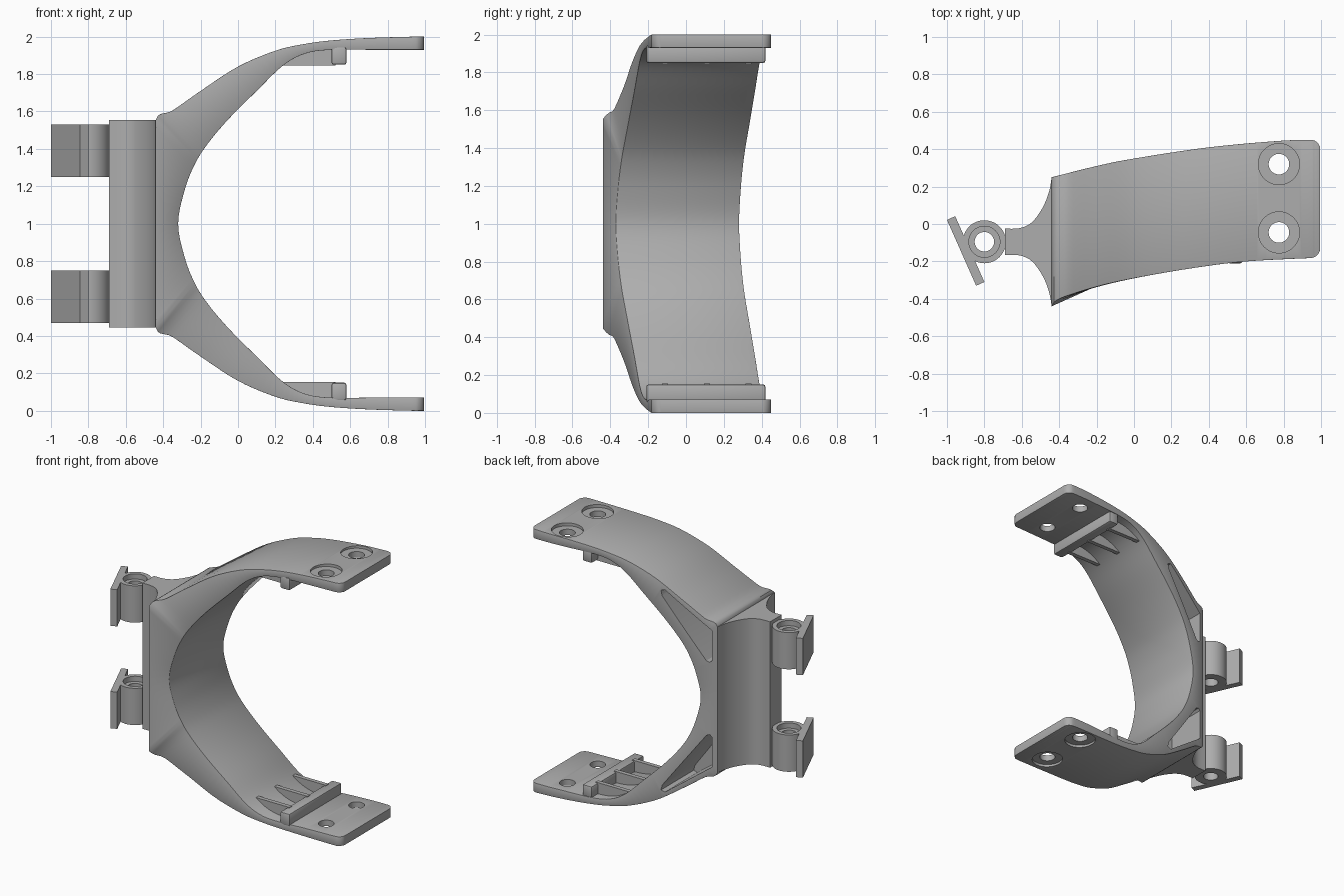
import bpy, bmesh, math
from mathutils import Vector

if "Cube" in bpy.data.objects:
    bpy.data.objects.remove(bpy.data.objects["Cube"])

grey = bpy.data.materials.new("plain grey")
grey.use_nodes = True
COLOUR = (0.42, 0.42, 0.42, 1)
grey.diffuse_color = COLOUR
grey.node_tree.nodes["Principled BSDF"].inputs["Base Color"].default_value = COLOUR


def finish(bm, name, bevel=0):
    """Turn a bmesh into a shaded object, optionally with softened edges."""
    bmesh.ops.recalc_face_normals(bm, faces=bm.faces)
    mesh = bpy.data.meshes.new(name)
    bm.to_mesh(mesh)
    bm.free()
    mesh.materials.append(grey)
    ob = bpy.data.objects.new(name, mesh)
    bpy.context.collection.objects.link(ob)
    if bevel:
        mod = ob.modifiers.new("soft edges", "BEVEL")
        mod.width, mod.segments = bevel, 2
        mod.limit_method, mod.angle_limit = "ANGLE", math.radians(40)
        apply(ob, mod)
    return ob


def apply(ob, mod):
    with bpy.context.temp_override(object=ob, active_object=ob, selected_objects=[ob]):
        bpy.ops.object.modifier_apply(modifier=mod.name)


def prism(name, outline, low, high, axis="z", bevel=0):
    """Extrude an outline along z (xy points) or along y (xz points)."""
    bm = bmesh.new()
    place = (lambda p, h: (p[0], p[1], h)) if axis == "z" else (lambda p, h: (p[0], h, p[1]))
    a = [bm.verts.new(place(p, low)) for p in outline]
    b = [bm.verts.new(place(p, high)) for p in outline]
    bm.faces.new(a)
    bm.faces.new(b)
    for i in range(len(a)):
        j = (i + 1) % len(a)
        bm.faces.new((a[i], a[j], b[j], b[i]))
    return finish(bm, name, bevel)


def circle(x, y, r, n=48):
    return [(x + r * math.cos(math.tau * i / n), y + r * math.sin(math.tau * i / n)) for i in range(n)]


def cut(ob, cutter):
    mod = ob.modifiers.new("cut", "BOOLEAN")
    mod.operation, mod.solver, mod.object = "DIFFERENCE", "EXACT", cutter
    apply(ob, mod)
    bpy.data.objects.remove(cutter)


def spline(points, steps):
    """Smooth curve through points of any dimension."""
    pts = [Vector(p) for p in points]
    out = []
    for i in range(len(pts) - 1):
        p0, p1, p2, p3 = pts[max(i - 1, 0)], pts[i], pts[i + 1], pts[min(i + 2, len(pts) - 1)]
        for s in range(steps):
            t = s / steps
            out.append(0.5 * (2 * p1 + (p2 - p0) * t + (2 * p0 - 5 * p1 + 4 * p2 - p3) * t * t
                              + (3 * p1 - p0 - 3 * p2 + p3) * t ** 3))
    return out + [pts[-1]]


def lookup(table, x):
    for (x0, y0), (x1, y1) in zip(table, table[1:]):
        if x <= x1:
            return y0 + (y1 - y0) * (x - x0) / (x1 - x0)
    return table[-1][1]


# Edges of the band as seen in plan, with rounded tip corners
TIP, ROUND = 0.995, 0.05
front_edge = spline([(-.44, -.44), (-.4, -.4), (-.2, -.335), (0, -.29), (.3, -.238), (.6, -.2), (TIP, -.18)], 6)
back_edge = spline([(-.44, .25), (-.2, .31), (0, .35), (.4, .41), (.8, .446), (TIP, .45)], 6)


def inset(x):
    d = min(max(x - (TIP - ROUND), 0), ROUND)
    return ROUND - math.sqrt(ROUND ** 2 - d ** 2)


# Clamp band: outer x, z and inner x, z from the upper tip to the middle
half = [(TIP, 2, TIP, 1.93), (.985, 2, .985, 1.93), (.965, 2, .965, 1.93), (.93, 2, .93, 1.93),
        (.7, 1.993, .7, 1.93), (.5, 1.98, .5, 1.93), (.35, 1.96, .36, 1.91),
        (.2, 1.925, .24, 1.845), (0, 1.84, .1, 1.71), (-.2, 1.71, -.05, 1.56),
        (-.35, 1.605, -.16, 1.43), (-.44, 1.555, -.23, 1.32),
        (-.44, 1.3, -.285, 1.18), (-.44, 1, -.32, 1)]
rows = half + [(a, 2 - b, c, 2 - d) for a, b, c, d in reversed(half[:-1])]
bm = bmesh.new()
rings = []
for ox, oz, ix, iz in spline(rows, 5):
    ring = []
    for x, z, edge, sign in ((ox, oz, front_edge, 1), (ox, oz, back_edge, -1),
                             (ix, iz, back_edge, -1), (ix, iz, front_edge, 1)):
        x = min(max(x, -.44), TIP)
        ring.append(bm.verts.new((x, lookup(edge, x) + sign * inset(x), z)))
    rings.append(ring)
for a, b in zip(rings, rings[1:]):
    for k in range(4):
        m = (k + 1) % 4
        bm.faces.new((a[k], a[m], b[m], b[k]))
bm.faces.new(rings[0])
bm.faces.new(rings[-1])
band = finish(bm, "clamp_band", 0.01)


def both(z0, z1, upper):
    """Height range for the upper part or its mirror image below."""
    return (z0, z1) if upper else (2 - z1, 2 - z0)


def flip(points, upper):
    return [(x, z if upper else 2 - z) for x, z in points]


pocket = [(-.4, 1.52), (-.4, 1.29), (-.385, 1.275), (-.36, 1.285), (-.04, 1.72),
          (-.03, 1.76), (-.06, 1.77)]
rib = [(.24, 1.845), (.52, 1.845), (.52, 1.95), (.36, 1.935)]
HX, HY = -.8, -.095
parts = [band]
for upper in (True, False):
    side = "upper" if upper else "lower"
    # Screw holes with counterbores
    for y in (.32, -.045):
        cut(band, prism("hole_cutter", circle(.775, y, .055), *both(1.8, 2.1, upper)))
        cut(band, prism("bore_cutter", circle(.775, y, .11), *both(1.975, 2.1, upper)))
    # Weight saving pocket in the back face
    cut(band, prism("pocket_cutter", flip(pocket, upper), -.05, .6, "y"))
    # Stop lip and its ribs
    z0, z1 = both(1.85, 1.945, upper)
    parts.append(prism(side + "_stop_lip", [(.5, z0), (.58, z0), (.58, z1), (.5, z1)],
                       -.21, .42, "y", .012))
    for i, y in enumerate((-.11, .11, .33)):
        parts.append(prism(f"{side}_rib_{i + 1}", flip(rib, upper), y - .016, y + .016, "y"))
    # Hinge barrel with bored pin hole
    z0, z1 = both(1.25, 1.53, upper)
    barrel = prism(side + "_hinge_barrel", circle(HX, HY, .115), z0, z1)
    cut(barrel, prism("pin_cutter", circle(HX, HY, .052), z0 - .1, z1 + .1))
    cut(barrel, prism("recess_cutter", circle(HX, HY, .083), z1 - .04, z1 + .1))
    # Slanted hinge plate
    plate = [(-1, .022), (-.956, .042), (-.8, -.31), (-.844, -.33)]
    parts += [barrel, prism(side + "_hinge_plate", plate, z0, z1)]

# Flared spine joining the band to the hinge
flare = spline([(-.44, .25), (-.455, .17), (-.49, .085), (-.545, .01), (-.61, -.022), (-.69, -.025)], 4)
flare += spline([(-.69, -.165), (-.61, -.168), (-.545, -.2), (-.49, -.275), (-.455, -.36), (-.44, -.44)], 4)
parts.append(prism("flared_spine", [tuple(p) for p in flare] + [(-.43, -.43), (-.43, .25)], .445, 1.555))

# Smooth curved surfaces, keep edges sharp
for ob in bpy.context.selected_objects:
    ob.select_set(False)
for ob in parts:
    ob.select_set(True)
bpy.context.view_layer.objects.active = band
bpy.ops.object.shade_smooth_by_angle(angle=math.radians(30))
